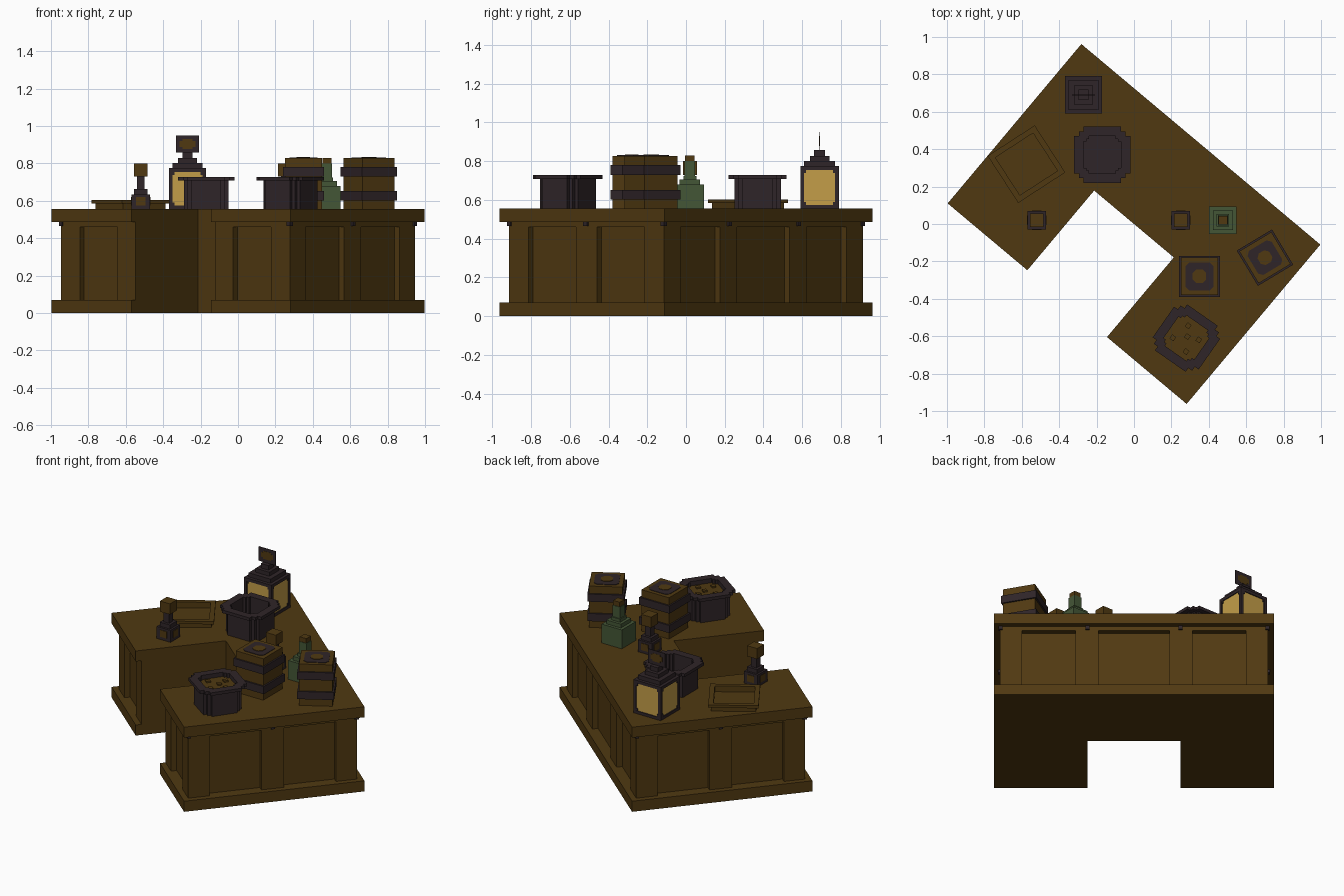
import bpy, bmesh, math
from mathutils import Matrix

if "Cube" in bpy.data.objects:
    bpy.data.objects.remove(bpy.data.objects["Cube"])


def srgb(r, g, b):
    f = lambda c: (c / 255 / 12.92) if c < 11 else ((c / 255 + 0.055) / 1.055) ** 2.4
    return (f(r), f(g), f(b), 1)


def material(name, *rgb):
    m = bpy.data.materials.new(name)
    m.diffuse_color = srgb(*rgb)
    m.use_nodes = True
    m.node_tree.nodes["Principled BSDF"].inputs["Base Color"].default_value = m.diffuse_color
    return m


WOOD = material("brown_wood", 80, 57, 17)
METAL = material("dark_iron", 47, 37, 40)
GLOW = material("lantern_glow", 195, 157, 72)
GREEN = material("green_glass", 68, 86, 54)
TOP = 0.556


class Part:
    """Collects solids into one object placed at (x, y) and turned about z."""

    def __init__(self, name, mat, x=0, y=0, turn=0):
        self.name, self.mat, self.bm = name, mat, bmesh.new()
        self.place = Matrix.Translation((x, y, 0)) @ Matrix.Rotation(math.radians(turn), 4, 'Z')

    def prism(self, pts, z0, z1):
        bm, n = self.bm, len(pts)
        lo = [bm.verts.new((x, y, z0)) for x, y in pts]
        hi = [bm.verts.new((x, y, z1)) for x, y in pts]
        bm.faces.new(lo[::-1])
        bm.faces.new(hi)
        for i in range(n):
            j = (i + 1) % n
            bm.faces.new((lo[i], lo[j], hi[j], hi[i]))
        return self

    def box(self, x0, x1, y0, y1, z0, z1):
        return self.prism([(x0, y0), (x1, y0), (x1, y1), (x0, y1)], z0, z1)

    def block(self, h, z0, z1):
        return self.box(-h, h, -h, h, z0, z1)

    def tube(self, outer, inner, z0, z1):
        bm, n = self.bm, len(outer)
        rings = [[bm.verts.new((x, y, z)) for x, y in p]
                 for p, z in ((outer, z0), (outer, z1), (inner, z1), (inner, z0))]
        for k in range(4):
            a, b = rings[k], rings[(k + 1) % 4]
            for i in range(n):
                j = (i + 1) % n
                bm.faces.new((a[i], a[j], b[j], b[i]))
        return self

    def done(self):
        bmesh.ops.recalc_face_normals(self.bm, faces=self.bm.faces)
        me = bpy.data.meshes.new(self.name)
        self.bm.to_mesh(me)
        self.bm.free()
        me.materials.append(self.mat)
        ob = bpy.data.objects.new(self.name, me)
        ob.matrix_world = self.place
        bpy.context.collection.objects.link(ob)


def square(h):
    return [(-h, -h), (h, -h), (h, h), (-h, h)]


def cross(a, b):
    """Stepped plus outline: reach a, arm half width b, corner step c."""
    c = (a + b) / 2
    q = [(a, b), (c, b), (c, c), (b, c), (b, a)]
    out = []
    for k in range(4):
        for x, y in q:
            for _ in range(k):
                x, y = -y, x
            out.append((x, y))
    return out


def octagon(r, cut):
    return [(r, -cut), (r, cut), (cut, r), (-cut, r), (-r, cut), (-r, -cut), (-cut, -r), (cut, -r)]


# Counter: U-shaped, outer sides inset by i, notch sides flush
A, B, C, TURN = 0.834, 0.556, 0.278, -40


def u_shape(i):
    a, b = A - i, B - i
    return [(a, b), (-a, b), (-a, -b), (-C, -b), (-C, 0), (C, 0), (C, -b), (a, -b)]


Z0, Z1, Z2 = 0.0695, 0.46, 0.487
Part("counter_top", WOOD, turn=TURN).prism(u_shape(0), Z2, TOP).done()
Part("counter_base", WOOD, turn=TURN).prism(u_shape(0), 0, Z0).done()
Part("counter_panels", WOOD, turn=TURN).prism(u_shape(0.07), Z0, Z1).done()
Part("counter_rail", WOOD, turn=TURN).prism(u_shape(0.035), Z1, Z2).done()

# Upright posts between the recessed panels
posts = Part("counter_posts", WOOD, turn=TURN)
studs = Part("counter_studs", METAL, turn=TURN)
for s in (-1, 1):
    def mbox(u0, u1, v0, v1):
        u0, u1 = sorted((s * u0, s * u1))
        posts.box(u0, u1, v0, v1, Z0, Z1)
    for v0, v1 in ((-0.521, -0.39), (-0.07, 0.07), (0.39, 0.521)):
        mbox(0.764, 0.799, v0, v1)
    mbox(0.667, 0.764, 0.486, 0.521)
    mbox(0.21, 0.347, 0.486, 0.521)
    mbox(0.667, 0.764, -0.521, -0.486)
    mbox(C, 0.404, -0.521, -0.486)
    for u, v in ((0.795, 0.517), (0.278, 0.521), (0.795, -0.517), (0.799, 0)):
        studs.box(s * u - 0.012, s * u + 0.012, v - 0.012, v + 0.012, 0.465, Z2)
posts.done()
studs.done()

# Lantern: iron cage, glowing panes, stepped roof and hanging ring
lx, ly = -0.27, 0.69
lan = Part("lantern_frame", METAL, lx, ly)
lan.block(0.1, TOP, 0.574).block(0.1, 0.755, 0.775).block(0.08, 0.775, 0.802)
lan.block(0.05, 0.802, 0.828).block(0.028, 0.828, 0.857)
for sx in (-1, 1):
    for sy in (-1, 1):
        x, y = sx * 0.09, sy * 0.09
        lan.box(x - 0.01, x + 0.01, y - 0.01, y + 0.01, 0.574, 0.755)
        for z in (0.574, 0.739):
            x, y = sx * 0.0845, sy * 0.0845
            lan.box(x - 0.0145, x + 0.0145, y - 0.0145, y + 0.0145, z, z + 0.016)
lan.done()
Part("lantern_glass", GLOW, lx, ly).block(0.094, 0.572, 0.757).done()
Part("lantern_ring", METAL, lx, ly).box(-0.062, 0.062, -0.002, 0.002, 0.857, 0.95).done()
ring = Part("lantern_ring_centre", WOOD, lx, ly)
ring.bm.from_mesh  # plate is thin, standing in the ring
ring.box(-0.042, 0.042, -0.003, 0.003, 0.888, 0.92)
ring.box(-0.028, 0.028, -0.003, 0.003, 0.878, 0.888)
ring.box(-0.028, 0.028, -0.003, 0.003, 0.92, 0.93)
ring.done()


# Cauldrons: stepped walls, floor and wide rim
def cauldron(name, x, y, turn):
    p = Part(name, METAL, x, y, turn)
    p.tube(cross(0.12, 0.08), cross(0.1, 0.07), TOP, 0.708)
    p.tube(cross(0.15, 0.1), cross(0.1, 0.07), 0.708, 0.728)
    p.prism(cross(0.1, 0.07), TOP + 0.002, 0.585)
    p.done()


cauldron("empty_cauldron", -0.17, 0.37, 0)
cauldron("filled_cauldron", 0.28, -0.61, -35)
Part("stew", WOOD, 0.28, -0.61, -35).prism(cross(0.1, 0.07), 0.59, 0.70).done()
bits = Part("stew_chunks", WOOD, 0.28, -0.61, -35)
for x, y in ((0.06, 0.03), (-0.03, 0.06), (-0.06, -0.04), (0.04, -0.06), (0, 0.01)):
    bits.box(x - 0.013, x + 0.013, y - 0.013, y + 0.013, 0.70, 0.71)
bits.done()

# Barrels: staves, two hoops, and a banded lid
for name, x, y, turn in (("near_barrel", 0.35, -0.28, 0), ("far_barrel", 0.70, -0.18, 31)):
    Part(name + "_staves", WOOD, x, y, turn).block(0.1, TOP, 0.828).done()
    hoops = Part(name + "_hoops", METAL, x, y, turn)
    for z in (0.602, 0.73):
        hoops.tube(square(0.11), square(0.098), z, z + 0.05)
    hoops.done()
    Part(name + "_lid", METAL, x, y, turn).prism(octagon(0.075, 0.055), 0.826, 0.831).done()
    Part(name + "_bung", WOOD, x, y, turn).prism(octagon(0.036, 0.017), 0.829, 0.834).done()

# Bottle with cork
bottle = Part("bottle", GREEN, 0.475, 0.02)
bottle.block(0.073, TOP, 0.68).block(0.053, 0.68, 0.705).block(0.034, 0.705, 0.725)
bottle.block(0.027, 0.725, 0.80).done()
Part("bottle_cork", WOOD, 0.475, 0.02).block(0.024, 0.80, 0.83).done()

# Stamps: iron foot and stem with a wooden head
for name, x in (("left_stamp", -0.52), ("right_stamp", 0.25)):
    foot = Part(name + "_foot", METAL, x, 0.02)
    foot.block(0.05, TOP, 0.635).block(0.037, 0.635, 0.662).block(0.02, 0.662, 0.73).done()
    Part(name + "_head", WOOD, x, 0.02).block(0.036, 0.73, 0.80).done()
    plates = Part(name + "_foot_plates", WOOD, x, 0.02)
    plates.box(-0.053, 0.053, -0.025, 0.025, 0.575, 0.62)
    plates.box(-0.025, 0.025, -0.053, 0.053, 0.575, 0.62).done()

# Shallow tray with a raised rim
tray = Part("tray", WOOD, -0.575, 0.32, 33)
tray.block(0.12, TOP, 0.565)
tray.tube(square(0.135), square(0.12), TOP, 0.585)
tray.tube(square(0.15), square(0.12), 0.585, 0.603).done()
